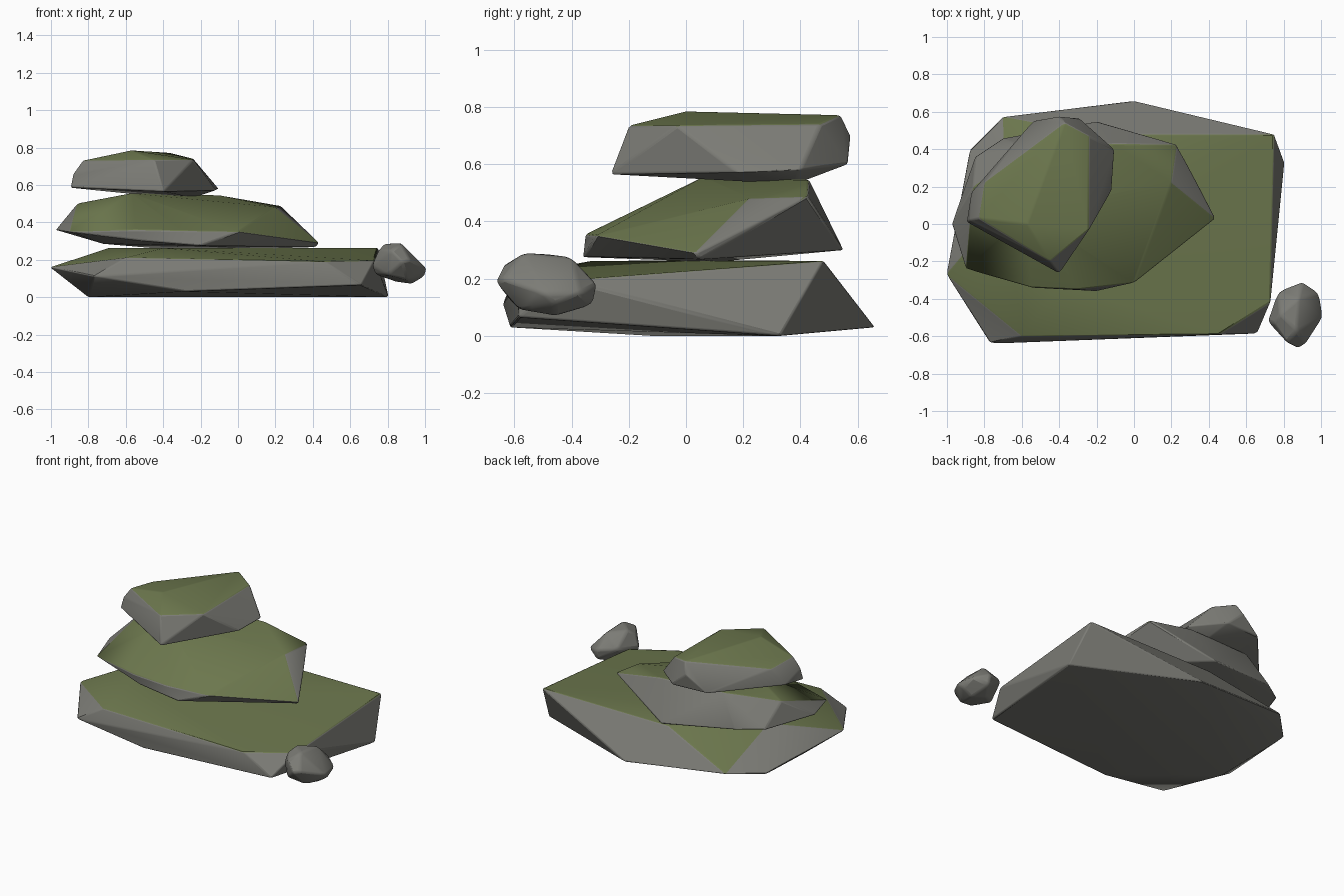
import bpy, bmesh, math


def material(name, color):
    m = bpy.data.materials.new(name)
    m.diffuse_color = (*color, 1)
    return m


STONE = material("stone", (0.20, 0.20, 0.18))
MOSS = material("moss", (0.15, 0.185, 0.075))


def rock(name, points, bevel, moss_slope=0.9):
    """Faceted boulder: hull of corner points, moss on upward faces, worn edges."""
    bm = bmesh.new()
    for p in points:
        bm.verts.new(p)
    bmesh.ops.convex_hull(bm, input=bm.verts[:])
    loose = [v for v in bm.verts if not v.link_faces]
    bmesh.ops.delete(bm, geom=loose, context='VERTS')
    bmesh.ops.dissolve_limit(bm, angle_limit=math.radians(3), verts=bm.verts[:], edges=bm.edges[:])
    bmesh.ops.recalc_face_normals(bm, faces=bm.faces[:])
    for f in bm.faces:
        f.material_index = 1 if f.normal.z > moss_slope else 0
    me = bpy.data.meshes.new(name)
    bm.to_mesh(me)
    bm.free()
    me.materials.append(STONE)
    me.materials.append(MOSS)
    ob = bpy.data.objects.new(name, me)
    bpy.context.collection.objects.link(ob)
    mod = ob.modifiers.new("worn_edges", 'BEVEL')
    mod.width = bevel
    mod.segments = 2
    mod.limit_method = 'ANGLE'
    mod.angle_limit = math.radians(15)
    bpy.ops.object.select_all(action='DESELECT')
    ob.select_set(True)
    bpy.context.view_layer.objects.active = ob
    bpy.ops.object.shade_smooth_by_angle(angle=math.radians(30))
    return ob


# wide bottom slab
rock("base_slab", [
    (-1.005, -.27, .16), (-.77, -.64, .11), (-.28, -.615, .03), (.66, -.585, .065),
    (.46, -.59, .19), (.73, -.42, .195), (.805, .33, .0), (.75, .48, .262),
    (0, .66, .03), (-.7, .575, .10), (-.88, .395, .08), (-.8, -.12, .0),
    (-.6, -.6, .212), (-.2, .48, .262), (-.69, .1, .264), (-.4, -.33, .262)], .008)

# middle stone
rock("middle_stone", [
    (-.975, 0, .36), (-.9, -.24, .35), (-.55, -.34, .36), (-.5, -.34, .30),
    (-.2, -.36, .275), (-.3, -.35, .355), (0, -.315, .35), (.435, .03, .29),
    (.42, .05, .268), (.2, .22, .48), (.23, .425, .487), (.1, .1, .258),
    (-.45, .1, .262), (-.72, -.1, .285), (-.2, .55, .30), (-.85, .36, .36),
    (-.7, .46, .36), (-.57, .06, .555), (-.57, .4, .555), (-.86, .2, .50),
    (-.1, .43, .545)], .008, 0.82)

# top stone
rock("top_stone", [
    (-.895, .01, .585), (-.88, .02, .66), (-.83, .03, .73), (-.87, .17, .60),
    (-.45, -.20, .735), (-.40, -.265, .565), (-.24, -.03, .735), (-.105, .40, .58),
    (-.12, .18, .572), (-.54, .55, .60), (-.29, .565, .60), (-.4, .575, .70),
    (-.37, .54, .772), (-.24, .47, .74), (-.57, 0, .785), (-.8, .22, .71),
    (-.24, .38, .53), (-.5, .35, .545), (-.45, 0, .55)], .008)

# small loose pebble at the corner, bare of moss
rock("pebble", [
    (.715, -.52, .17), (.75, -.53, .25), (.77, -.36, .20), (.78, -.48, .285),
    (.87, -.57, .29), (.88, -.40, .275), (.9, -.31, .18), (.99, -.37, .15),
    (1.01, -.5, .15), (.92, -.64, .2), (.88, -.665, .19), (.82, -.635, .25),
    (.8, -.61, .12), (.735, -.5, .12), (.84, -.42, .082), (.93, -.46, .07),
    (.995, -.46, .11), (.9, -.325, .11), (.91, -.58, .09)], .012, 2)
